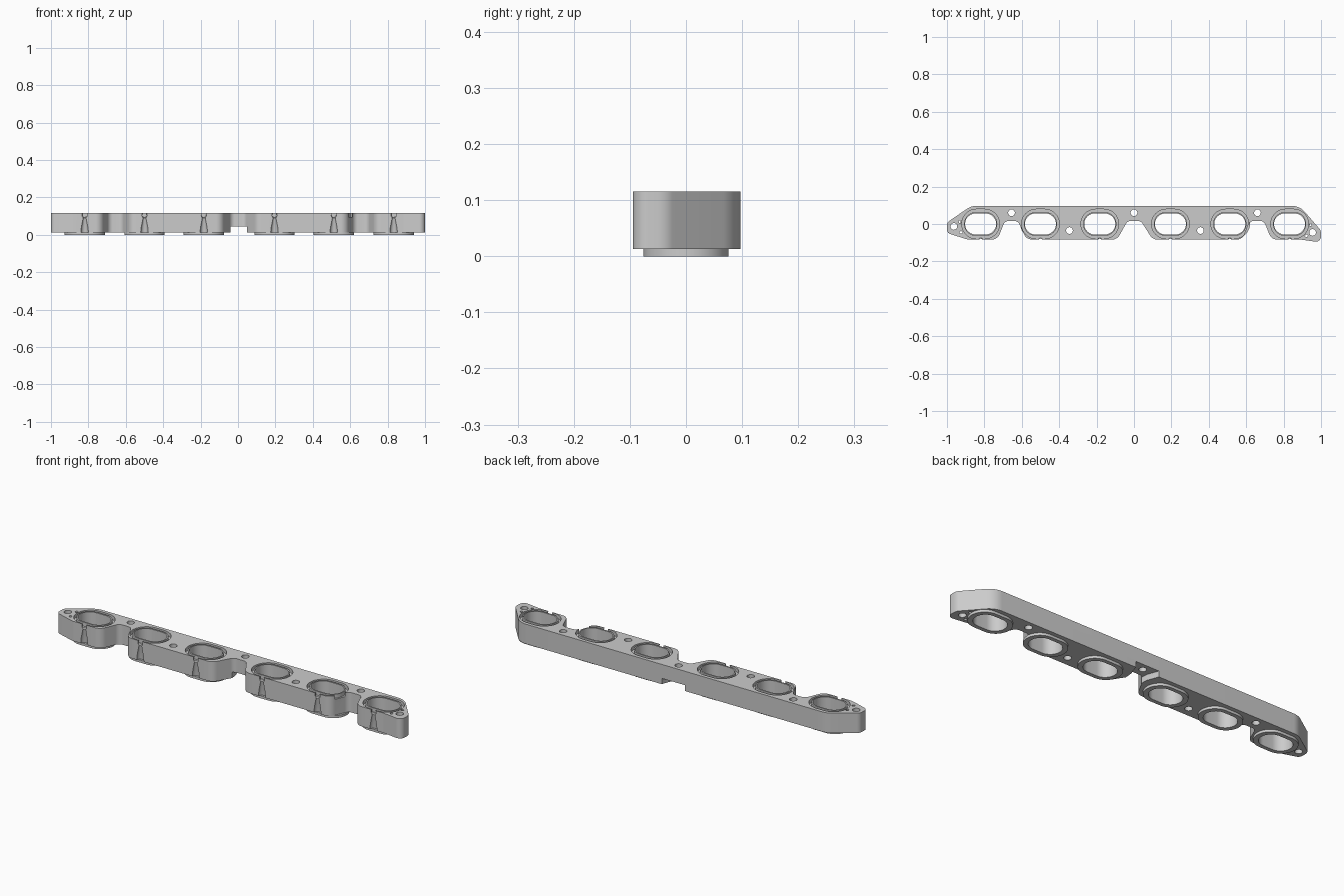
import bpy, bmesh
from math import pi, cos, sin
from mathutils import Vector

if "Cube" in bpy.data.objects:
    bpy.data.objects.remove(bpy.data.objects["Cube"])

PORTS = [-0.82, -0.50, -0.183, 0.195, 0.512, 0.832]
Z0, Z1 = 0.013, 0.115


def finish(bm, name):
    me = bpy.data.meshes.new(name)
    bm.to_mesh(me)
    bm.free()
    ob = bpy.data.objects.new(name, me)
    bpy.context.collection.objects.link(ob)
    return ob


def skin(bm, loops, closed=False):
    """Join counter-clockwise loops, bottom to top, with quads; capped or closed into a ring."""
    vs = [[bm.verts.new(p) for p in l] for l in loops]
    n = len(vs[0])
    pairs = list(zip(vs, vs[1:])) + ([(vs[-1], vs[0])] if closed else [])
    for a, b in pairs:
        for i in range(n):
            j = (i + 1) % n
            bm.faces.new((a[i], a[j], b[j], b[i]))
    if not closed:
        bm.faces.new(vs[0][::-1])
        bm.faces.new(vs[-1])


def at(pts, z):
    return [(x, y, z) for x, y in pts]


def prism(bm, pts, za, zb):
    skin(bm, [at(pts, za), at(pts, zb)])


def ring(bm, outer, inner, za, zb):
    skin(bm, [at(outer, za), at(outer, zb), at(inner, zb), at(inner, za)], True)


def oval(cx, a, b, n=20):
    pts = []
    for s, t0 in ((1, -pi / 2), (-1, pi / 2)):
        for i in range(n + 1):
            t = t0 + pi * i / n
            pts.append((cx + s * (a - b) + b * cos(t), b * sin(t)))
    return pts


def circle(cx, cy, r, n=24):
    return [(cx + r * cos(2 * pi * i / n), cy + r * sin(2 * pi * i / n)) for i in range(n)]


def rounded(corners, n=8):
    """Polygon whose corners (x, y, radius) are replaced by arcs."""
    out = []
    for i, (x, y, r) in enumerate(corners):
        p = Vector((x, y))
        d1 = (Vector(corners[i - 1][:2]) - p).normalized()
        d2 = (Vector(corners[(i + 1) % len(corners)][:2]) - p).normalized()
        half = d1.angle(d2) / 2
        c = p + (d1 + d2).normalized() * (r / sin(half))
        t = r * cos(half) / sin(half)
        v1, v2 = p + d1 * t - c, p + d2 * t - c
        for k in range(n + 1):
            v = v1.lerp(v2, k / n).normalized() * r
            out.append(tuple(c + v))
    return out


def cut(body, bm):
    cutter = finish(bm, "cutter")
    cutter.hide_render = True
    mod = body.modifiers.new("cut", 'BOOLEAN')
    mod.operation, mod.solver, mod.object = 'DIFFERENCE', 'MANIFOLD', cutter
    bpy.context.view_layer.objects.active = body
    bpy.ops.object.modifier_apply(modifier="cut")
    bpy.data.objects.remove(cutter)


# Flange body: straight back, scalloped front, pointed bolt ends
outline = [(0.885, 0.097, .09), (1.0, -0.035, .04), (1.0, -0.099, .028), (0.89, -0.083, .1)]
for l2, l1, r1, r2 in ((0.735, 0.695, 0.62, 0.58), (0.10, 0.037, -0.035, -0.09),
                       (-0.575, -0.62, -0.69, -0.73)):
    outline += [(l2, -0.083, .045), (l1, 0.016, .03), (r1, 0.016, .03), (r2, -0.083, .045)]
outline += [(-0.89, -0.083, .06), (-1.0, -0.048, .025), (-1.0, 0.008, .03), (-0.87, 0.097, .09)]
bm = bmesh.new()
prism(bm, rounded(outline)[::-1], Z0, Z1)
body = finish(bm, "flange_body")

# Port bores and seal grooves
bm = bmesh.new()
for x in PORTS:
    prism(bm, oval(x, 0.083, 0.056), -0.05, 0.2)
    ring(bm, oval(x, 0.101, 0.079), oval(x, 0.089, 0.064), 0.095, 0.2)
cut(body, bm)

# Bolt holes and small dowel holes
bm = bmesh.new()
for x, y, r in ((-0.655, .06, .018), (0, .06, .018), (0.66, .06, .018), (-0.345, -.035, .018),
                (0.355, -.035, .018), (-0.963, -.013, .018), (0.955, -.045, .018),
                (-0.93, .012, .007), (-0.925, -.045, .007), (0.943, -.005, .007), (0.922, -.063, .007)):
    prism(bm, circle(x, y, r), -0.05, 0.2)
cut(body, bm)

# Tapered reliefs in front of each port
bm = bmesh.new()
for x in PORTS:
    skin(bm, [at(circle(x, -0.085, r), z) for z, r in
              ((0, .022), (.04, .018), (.09, .008), (.1, .014), (.13, .012))])
cut(body, bm)

# Waisted channel under the middle
bm = bmesh.new()
half = [(.066, -.15), (.066, -.09), (.046, -.04), (.043, 0), (.046, .04), (.066, .095), (.066, .15)]
prism(bm, [(x + .004, y) for x, y in half] + [(.004 - x, y) for x, y in reversed(half)], -0.05, 0.043)
cut(body, bm)

# Locating spigots around the ports on the underside
parts = [body]
for i, x in enumerate(PORTS):
    bm = bmesh.new()
    ring(bm, oval(x, 0.108, 0.076), oval(x, 0.083, 0.056), 0, Z0)
    parts.append(finish(bm, f"port_spigot_{i + 1}"))

# Smooth curved walls, keep edges sharp
for ob in parts:
    ob.select_set(True)
bpy.context.view_layer.objects.active = body
bpy.ops.object.shade_smooth_by_angle(angle=0.5)
